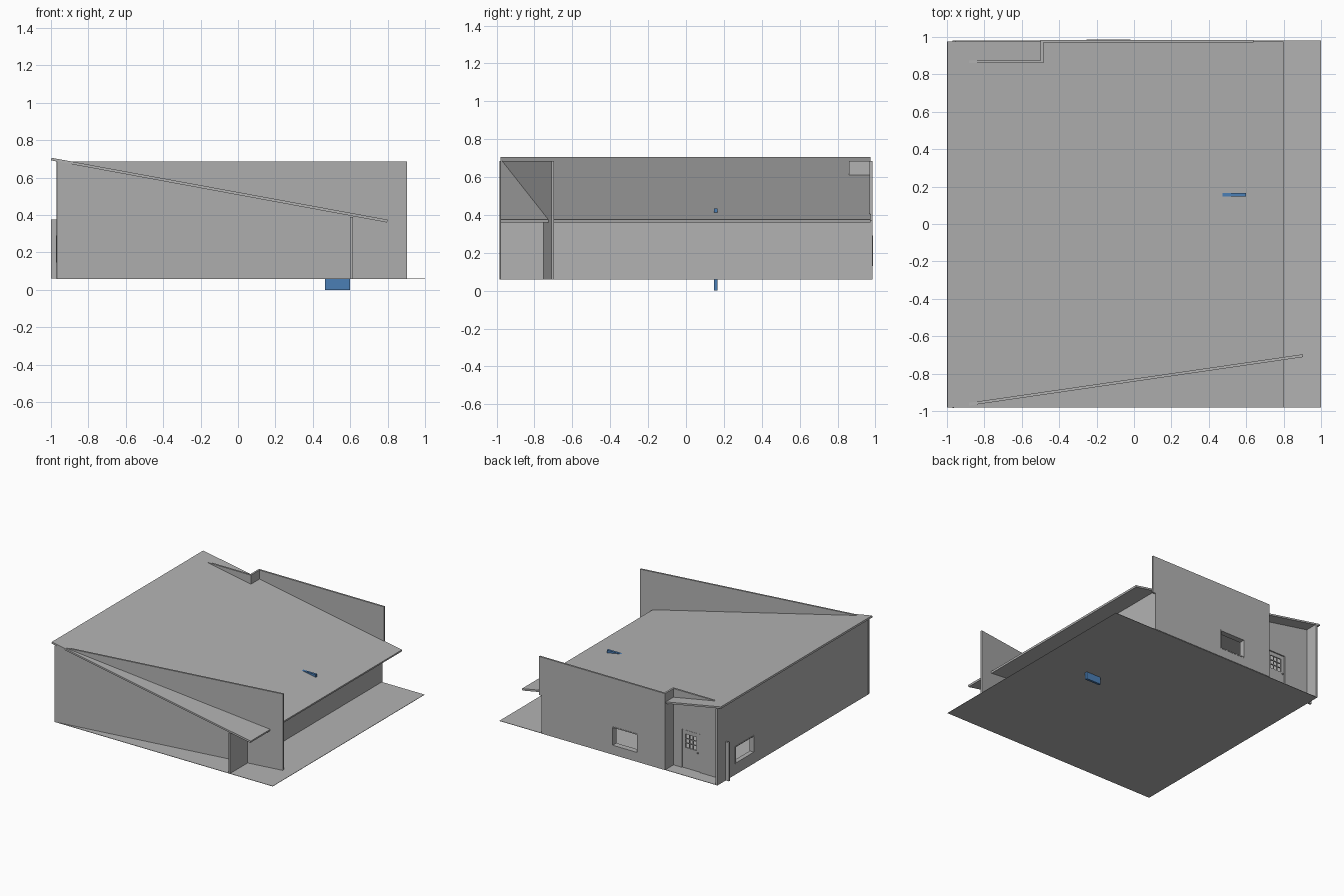
import bpy
import bmesh
import math
from mathutils import Vector

if "Cube" in bpy.data.objects:
    bpy.data.objects.remove(bpy.data.objects["Cube"], do_unlink=True)


def material(name, rgb):
    m = bpy.data.materials.new(name)
    m.use_nodes = True
    m.diffuse_color = (*rgb, 1)
    m.node_tree.nodes["Principled BSDF"].inputs["Base Color"].default_value = (*rgb, 1)
    return m


GREY = material("plain grey", (0.45, 0.45, 0.45))
BLUE = material("blue", (0.07, 0.21, 0.46))


def prism(name, points, depth, mat=GREY):
    """Extrude a closed 3D outline along a depth vector."""
    bm = bmesh.new()
    face = bm.faces.new([bm.verts.new(p) for p in points])
    new = bmesh.ops.extrude_face_region(bm, geom=[face])["geom"]
    bmesh.ops.translate(bm, vec=Vector(depth),
                        verts=[v for v in new if isinstance(v, bmesh.types.BMVert)])
    bmesh.ops.recalc_face_normals(bm, faces=bm.faces)
    mesh = bpy.data.meshes.new(name)
    bm.to_mesh(mesh)
    bm.free()
    ob = bpy.data.objects.new(name, mesh)
    bpy.context.collection.objects.link(ob)
    mesh.materials.append(mat)
    return ob


def box(name, x, y, z, mat=GREY):
    base = [(x[0], y[0], z[0]), (x[1], y[0], z[0]), (x[1], y[1], z[0]), (x[0], y[1], z[0])]
    return prism(name, base, (0, 0, z[1] - z[0]), mat)


def cut(wall, x, y, z):
    """Cut a box-shaped opening through a wall."""
    cutter = box("opening_cutter", x, y, z)
    cutter.hide_render = True
    mod = wall.modifiers.new("opening", "BOOLEAN")
    mod.operation = "DIFFERENCE"
    mod.solver = "EXACT"
    mod.object = cutter
    bpy.context.view_layer.objects.active = wall
    bpy.ops.object.modifier_apply(modifier=mod.name)
    bpy.data.objects.remove(cutter, do_unlink=True)


def lining(name, x, y, z, axis, t=0.008):
    """Window lining: a hollow box open along one axis."""
    ob = box(name, x, y, z)
    inner = [x, y, z]
    for i in range(3):
        a, b = inner[i]
        inner[i] = (a - 0.1, b + 0.1) if i == axis else (a + t, b - t)
    cut(ob, *inner)


T = 0.015            # wall thickness
FLOOR, LOW, TOP = 0.06, 0.375, 0.685
LEFT, BACK, RECESS = -0.97, 0.985, 0.86

# Ground plate
box("ground_plate", (LEFT, 1), (-0.98, 0.98), (FLOOR - 0.002, FLOOR + 0.001))

# Sloping roof slab
prism("sloping_roof", [(-1, -0.98, 0.692), (0.797, -0.98, 0.36),
                       (0.8, -0.98, 0.375), (-0.997, -0.98, 0.706)], (0, 1.955, 0))

# Slanted front wall
a, b = Vector((LEFT, -0.976, FLOOR)), Vector((0.903, -0.704, FLOOR))
side = (b - a).cross(Vector((0, 0, 1))).normalized() * T / 2
prism("slanted_front_wall", [a + side, b + side, b - side, a - side], (0, 0, TOP - FLOOR))

# Low side wall under the roof edge
box("low_side_wall", (0.6, 0.6 + T), (-0.98, BACK - T), (FLOOR, 0.39))

# Tall side wall with a window
win_y, win_z = (0.505, 0.75), (0.145, 0.29)
tall = box("tall_side_wall", (LEFT, LEFT + T), (-0.975, 0.98), (FLOOR, TOP))
cut(tall, (-1.1, -0.9), win_y, win_z)
lining("side_window_lining", (LEFT - 0.002, LEFT + 0.035), win_y, win_z, 0)

# Back wall, its upper part overhanging the low side wall
outline = [(-0.5, FLOOR), (0.615, FLOOR), (0.615, 0.37), (0.64, 0.37), (0.64, TOP), (-0.5, TOP)]
back = prism("back_wall", [(x, BACK - T, z) for x, z in outline], (0, T, 0))
win_x, win_z = (-0.255, -0.02), (0.13, 0.29)
cut(back, win_x, (0.8, 1.1), win_z)
lining("back_window_lining", win_x, (BACK - 0.045, BACK + 0.002), win_z, 1)

# Return wall and recessed entrance wall
box("return_wall", (-0.5, -0.5 + T), (RECESS, BACK - T), (FLOOR, TOP))
entrance = box("entrance_wall", (LEFT + T, -0.5), (RECESS, RECESS + T), (FLOOR, TOP))
box("entrance_wall_fin", (-1, LEFT), (RECESS, RECESS + T), (FLOOR, LOW))

# Entrance door with a small barred window
door_x, glass_x, glass_z = (-0.74, -0.575), (-0.705, -0.605), (0.23, 0.34)
cut(entrance, door_x, (0.8, 0.95), (FLOOR - 0.1, LOW))
leaf = box("door_leaf", (door_x[0] + 0.004, door_x[1] - 0.004),
           (RECESS, RECESS + 0.01), (FLOOR + 0.002, LOW - 0.004))
cut(leaf, glass_x, (0.8, 0.95), glass_z)
for i in (1, 2):
    gx = glass_x[0] + (glass_x[1] - glass_x[0]) * i / 3
    gz = glass_z[0] + (glass_z[1] - glass_z[0]) * i / 3
    box("door_window_upright", (gx - 0.003, gx + 0.003), (RECESS, RECESS + 0.008), glass_z)
    box("door_window_rail", glass_x, (RECESS, RECESS + 0.008), (gz - 0.003, gz + 0.003))

# Door knob
bpy.ops.mesh.primitive_uv_sphere_add(segments=12, ring_count=8, radius=0.007,
                                     location=(-0.718, RECESS + 0.016, 0.215))
knob = bpy.context.object
knob.name = "door_knob"
knob.data.materials.append(GREY)
bpy.ops.object.shade_smooth_by_angle(angle=math.radians(30))

# Blue upright panel passing through ground and roof
box("blue_panel", (0.465, 0.6), (0.147, 0.166), (0, 0.435), BLUE)
